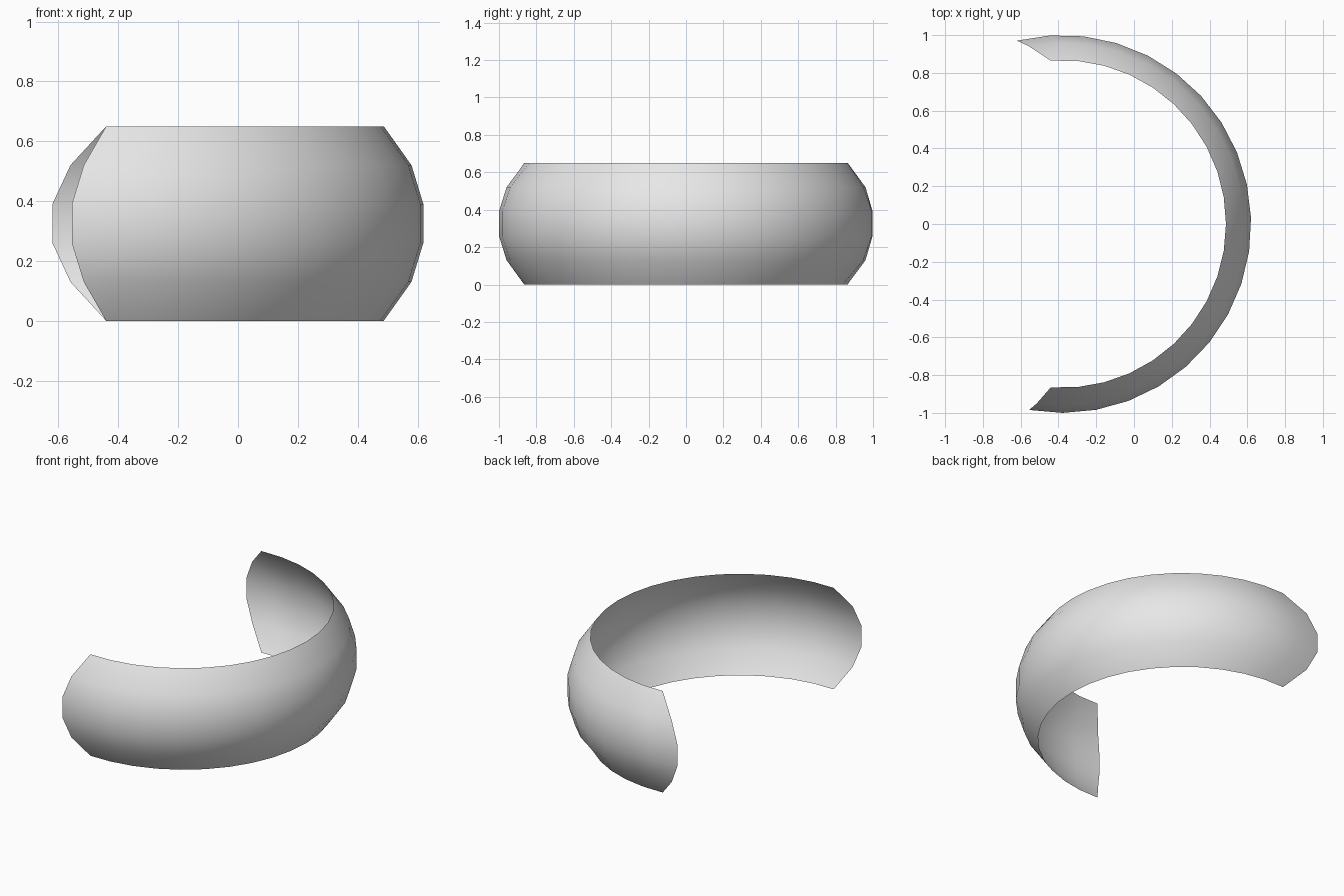
import bpy, bmesh
from math import radians, cos, sin

cube = bpy.data.objects.get("Cube")
if cube:
    bpy.data.objects.remove(cube, do_unlink=True)

# One flat colour
grey = bpy.data.materials.new("light grey")
grey.use_nodes = True
colour = (0.8, 0.8, 0.8, 1)
grey.diffuse_color = colour
grey.node_tree.nodes["Principled BSDF"].inputs["Base Color"].default_value = colour

# Lower half of the bulged section: radius, back end angle, front end angle
half = [(0.867, 94, -94), (0.96, 100.8, -98.1), (1.0, 103.9, -100.1)]
rows = half + half[::-1]
HEIGHT, CENTRE_X, SEGMENTS = 0.65, -0.38, 20

# Open, curved band: each row is an arc with its own end angles
bm = bmesh.new()
grid = []
for r, (radius, back, front) in enumerate(rows):
    z = HEIGHT * r / (len(rows) - 1)
    arc = []
    for s in range(SEGMENTS + 1):
        a = radians(front + (back - front) * s / SEGMENTS)
        arc.append(bm.verts.new((CENTRE_X + radius * cos(a), radius * sin(a), z)))
    grid.append(arc)

# Skin neighbouring arcs, facing outward
for low, high in zip(grid, grid[1:]):
    for s in range(SEGMENTS):
        face = bm.faces.new((low[s], low[s + 1], high[s + 1], high[s]))
        face.smooth = True

mesh = bpy.data.meshes.new("curved_band")
bm.to_mesh(mesh)
bm.free()
mesh.materials.append(grey)
band = bpy.data.objects.new("curved_band", mesh)
bpy.context.collection.objects.link(band)
